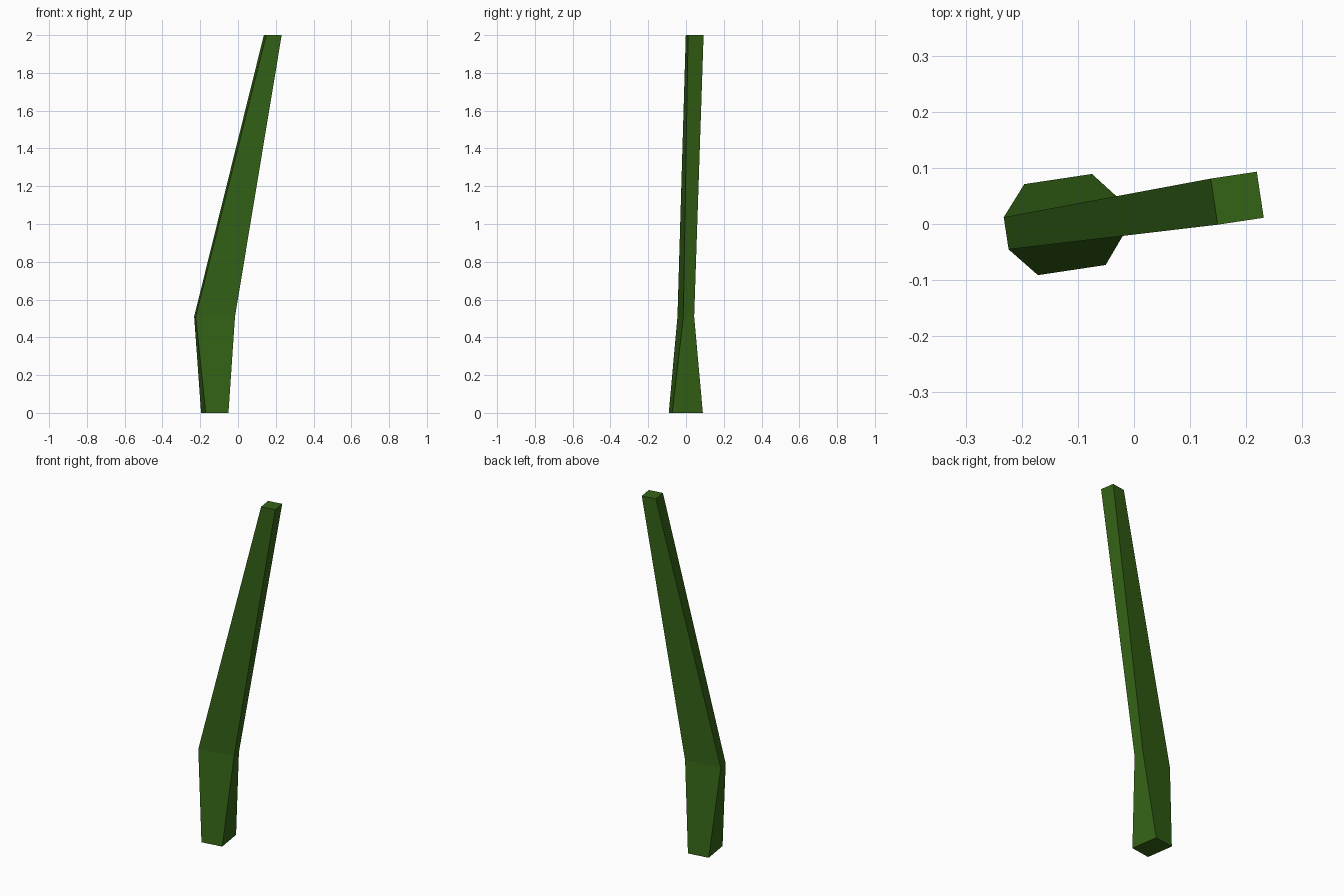
import bpy, bmesh
from mathutils import Vector, Matrix

if "Cube" in bpy.data.objects:
    bpy.data.objects.remove(bpy.data.objects["Cube"])

YAW = Matrix.Rotation(0.149, 3, 'Z')

# Cross-sections of the blade: centre (x, y, z), width, depth
SECTIONS = [
    ((-0.123, -0.001, 0.00), 0.122, 0.164),
    ((-0.124, -0.001, 0.51), 0.210, 0.058),
    ((0.184, 0.046, 2.00), 0.083, 0.083),
]

# Four-sided stem lofted through the sections
bm = bmesh.new()
rings = []
for centre, w, d in SECTIONS:
    corners = [(-w / 2, -d / 2, 0), (w / 2, -d / 2, 0), (w / 2, d / 2, 0), (-w / 2, d / 2, 0)]
    rings.append([bm.verts.new(Vector(centre) + YAW @ Vector(c)) for c in corners])
for low, high in zip(rings, rings[1:]):
    for i in range(4):
        j = (i + 1) % 4
        bm.faces.new((low[i], low[j], high[j], high[i]))

# End caps
bm.faces.new(rings[0][::-1])
bm.faces.new(rings[-1])
bmesh.ops.recalc_face_normals(bm, faces=bm.faces)

mesh = bpy.data.meshes.new("grass_blade")
bm.to_mesh(mesh)
bm.free()
blade = bpy.data.objects.new("grass_blade", mesh)
bpy.context.collection.objects.link(blade)

# Dark green
green = bpy.data.materials.new("leaf_green")
green.diffuse_color = (0.035, 0.125, 0.008, 1)
green.use_nodes = True
green.node_tree.nodes["Principled BSDF"].inputs["Base Color"].default_value = green.diffuse_color
mesh.materials.append(green)
